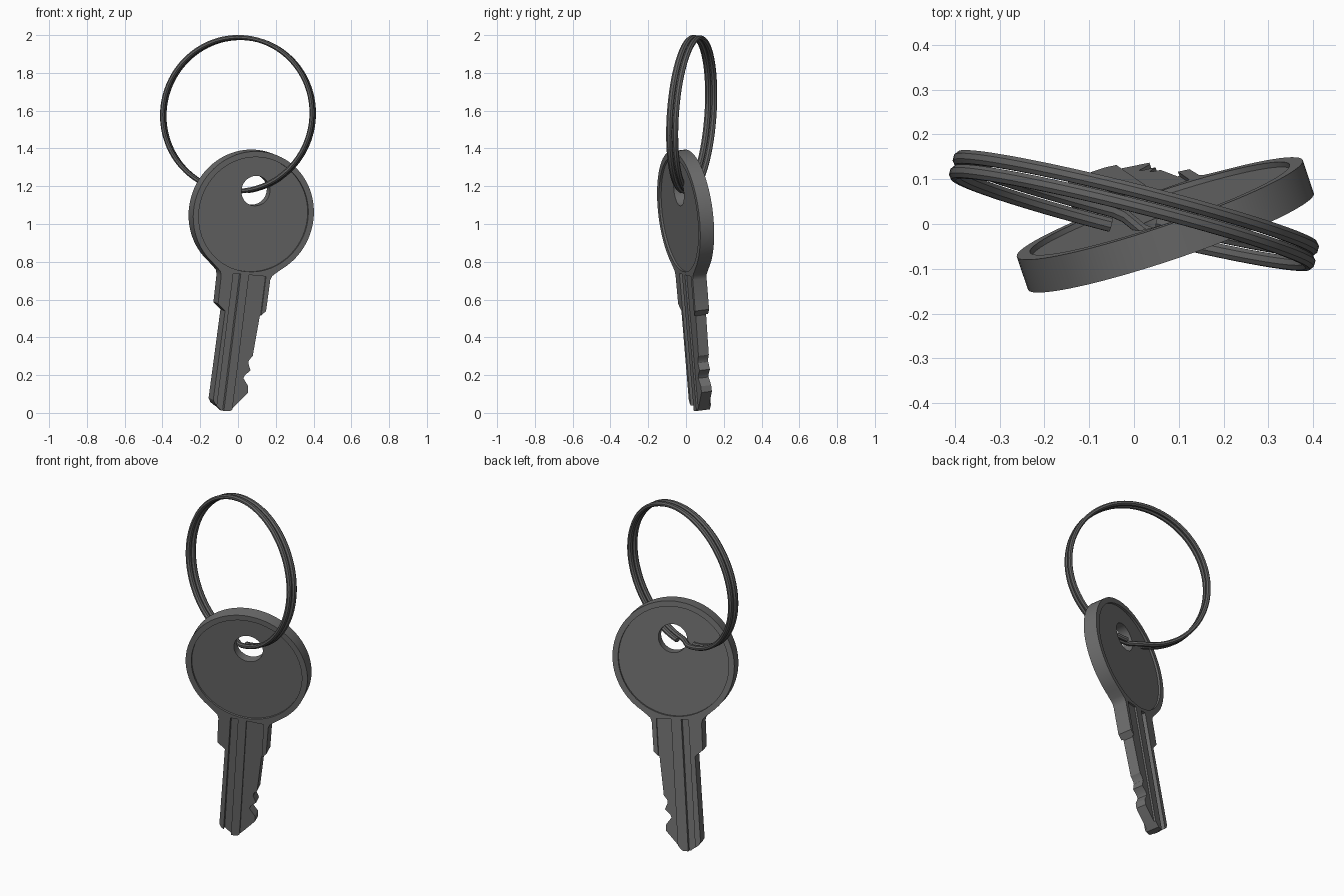
import bpy, bmesh, math
from mathutils import Vector, Matrix

if "Cube" in bpy.data.objects:
    bpy.data.objects.remove(bpy.data.objects["Cube"])


def material(name, value):
    m = bpy.data.materials.new(name)
    m.use_nodes = True
    col = (value, value, value, 1)
    m.diffuse_color = col
    m.node_tree.nodes["Principled BSDF"].inputs["Base Color"].default_value = col
    return m


key_metal = material("key grey", 0.15)
ring_metal = material("ring dark grey", 0.12)


def frame(right, up, centre):
    """Matrix whose local x is right, y is up and z is the facing normal."""
    up = Vector(up).normalized()
    n = Vector(right).cross(up).normalized()
    r = up.cross(n)
    m = Matrix((r, up, n)).transposed().to_4x4()
    m.translation = centre
    return m


def finish(bm, name, mat, matrix):
    bmesh.ops.recalc_face_normals(bm, faces=bm.faces)
    me = bpy.data.meshes.new(name)
    bm.to_mesh(me)
    bm.free()
    me.materials.append(mat)
    ob = bpy.data.objects.new(name, me)
    bpy.context.collection.objects.link(ob)
    ob.matrix_world = matrix
    return ob


def prism(name, points, z0, z1, matrix):
    """Extrude a flat outline between two heights."""
    bm = bmesh.new()
    f = bm.faces.new([bm.verts.new((x, y, z0)) for x, y in points])
    top = bmesh.ops.extrude_face_region(bm, geom=[f])["geom"]
    vs = [g for g in top if isinstance(g, bmesh.types.BMVert)]
    bmesh.ops.translate(bm, verts=vs, vec=(0, 0, z1 - z0))
    return finish(bm, name, key_metal, matrix)


def circle(r, cy=0.0, n=64):
    return [(r * math.cos(2 * math.pi * i / n), cy + r * math.sin(2 * math.pi * i / n))
            for i in range(n)]


def box(x0, x1, y0, y1):
    return [(x0, y0), (x1, y0), (x1, y1), (x0, y1)]


def smooth(ob):
    bpy.ops.object.select_all(action='DESELECT')
    ob.select_set(True)
    bpy.context.view_layer.objects.active = ob
    bpy.ops.object.shade_smooth_by_angle(angle=math.radians(30))


# Key: round head, neck, shoulders and toothed blade in one outline
HALF = 0.039
key_frame = frame((0.944, 0.33, -0.088), (0.122, -0.085, 0.988), (0.07, -0.002, 1.055))
R = 0.337
a0, a1 = math.radians(-55), math.radians(235)
head = [(R * math.cos(a0 + (a1 - a0) * i / 60), R * math.sin(a0 + (a1 - a0) * i / 60))
        for i in range(61)]
left_side = [(-0.162, -0.302), (-0.145, -0.318), (-0.138, -0.34), (-0.136, -0.49),
             (-0.092, -0.525), (-0.097, -1.0)]
tip = [(-0.085, -1.02), (-0.035, -1.056), (0.006, -1.052), (0.033, -1.022), (0.095, -0.946)]
teeth = [(0.092, -0.913), (0.06, -0.873), (0.066, -0.855), (0.094, -0.828),
         (0.076, -0.79), (0.078, -0.775), (0.096, -0.75)]
right_side = [(0.108, -0.535), (0.136, -0.505), (0.138, -0.34), (0.145, -0.318), (0.162, -0.302)]
key = prism("key", head + left_side + tip + teeth + right_side, -HALF, HALF, key_frame)

# Cutters: keyring hole, dished faces, blade grooves and blade recesses
O = 0.06
TOP = -0.322
cuts = [
    (circle(0.08, 0.125, 40), -O, O),
    (circle(0.306), HALF - 0.012, O),
    (circle(0.306), -O, -HALF + 0.012),
    (box(-0.072, -0.03, -1.2, TOP), HALF - 0.022, O),
    (box(0.016, 0.112, -1.2, TOP), HALF - 0.01, O),
    (box(-0.066, -0.026, -1.2, TOP), -O, -HALF + 0.022),
    (box(0.03, 0.112, -1.2, TOP), -O, -HALF + 0.01),
]
cutters = []
for i, (pts, z0, z1) in enumerate(cuts):
    c = prism("cutter", pts, z0, z1, key_frame)
    c.hide_render = True
    cutters.append(c)
    mod = key.modifiers.new("cut", 'BOOLEAN')
    mod.operation = 'DIFFERENCE'
    mod.solver = 'EXACT'
    mod.object = c
bpy.context.view_layer.update()
dg = bpy.context.evaluated_depsgraph_get()
cut_mesh = bpy.data.meshes.new_from_object(key.evaluated_get(dg))
key.modifiers.clear()
key.data = cut_mesh
for c in cutters:
    bpy.data.objects.remove(c)
smooth(key)

# Split ring: one strand wound twice, crossing over at the bottom
ring_frame = frame((0.97, -0.243, 0.017), (0, 0.07, 0.9975), (0, 0.03, 1.58))
RR, GAP, STEPS, SIDES = 0.408, 0.0165, 192, 8
bm = bmesh.new()
start, end = 0.12, 4 * math.pi - 0.12
loops = []
for i in range(STEPS + 1):
    t = start + (end - start) * i / STEPS
    k = max(-1.0, min(1.0, (t - 2 * math.pi) / 0.12))
    off = GAP * math.sin(k * math.pi / 2)
    ang = t - math.pi / 2
    loop = []
    for j in range(SIDES):
        s = 2 * math.pi * (j + 0.5) / SIDES
        rad = RR + 0.013 * math.cos(s)
        loop.append(bm.verts.new((rad * math.cos(ang), rad * math.sin(ang),
                                  off + 0.0165 * math.sin(s))))
    loops.append(loop)
for a, b in zip(loops, loops[1:]):
    for j in range(SIDES):
        k = (j + 1) % SIDES
        bm.faces.new((a[j], a[k], b[k], b[j]))
bm.faces.new(loops[0])
bm.faces.new(loops[-1])
smooth(finish(bm, "split_ring", ring_metal, ring_frame))
